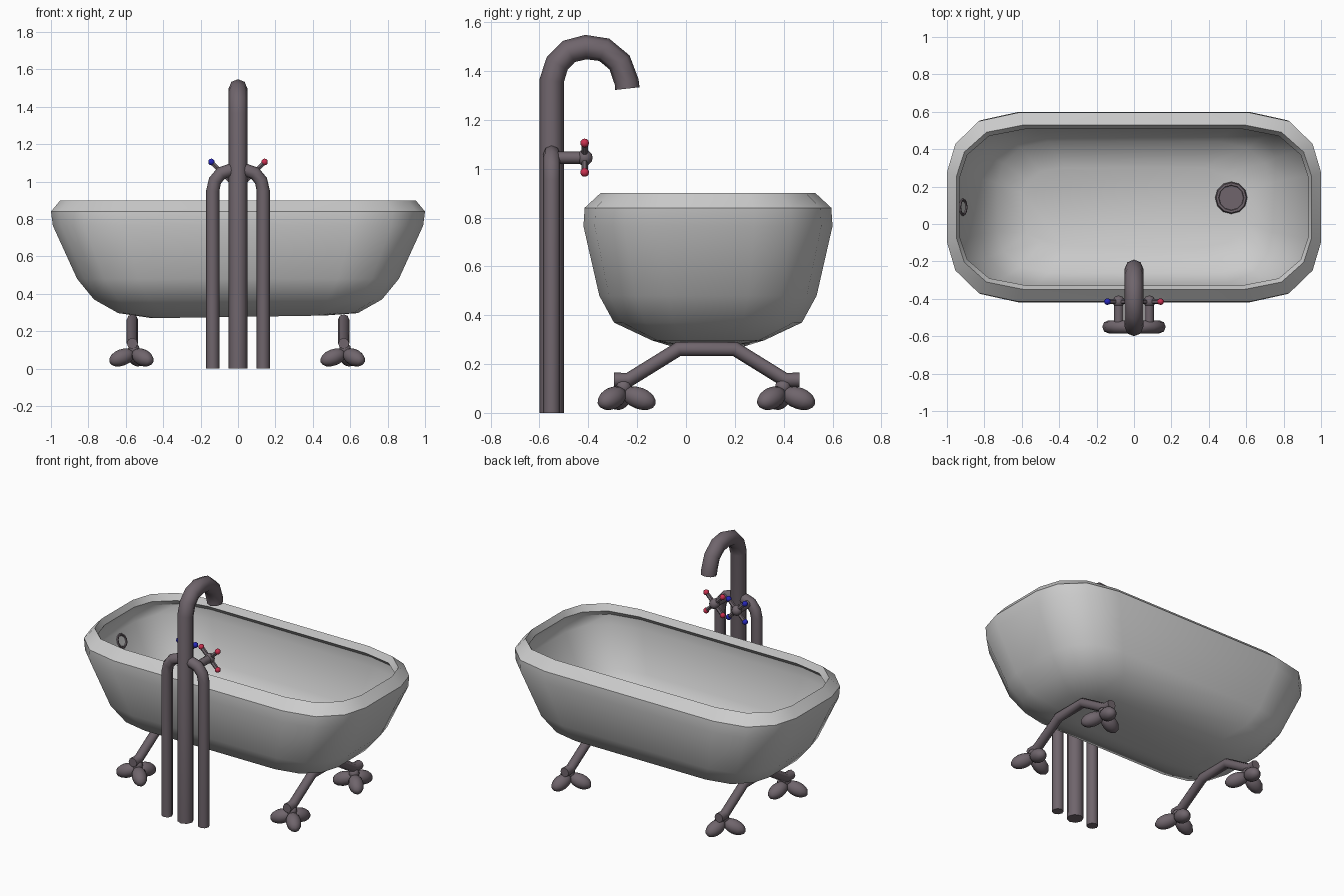
import bpy, bmesh
from math import radians, cos, sin
from mathutils import Matrix, Vector

if "Cube" in bpy.data.objects:
    bpy.data.objects.remove(bpy.data.objects["Cube"])


def material(name, rgb):
    m = bpy.data.materials.new(name)
    m.diffuse_color = (*rgb, 1)
    m.use_nodes = True
    m.node_tree.nodes["Principled BSDF"].inputs["Base Color"].default_value = m.diffuse_color
    return m


METAL = material("dark_metal", (0.16, 0.13, 0.15))
RED = material("hot_red", (0.6, 0.03, 0.08))
BLUE = material("cold_blue", (0.02, 0.02, 0.5))


def finish(ob, mat=None, angle=40):
    if mat:
        ob.data.materials.append(mat)
    bpy.ops.object.select_all(action='DESELECT')
    ob.select_set(True)
    bpy.context.view_layer.objects.active = ob
    bpy.ops.object.shade_smooth_by_angle(angle=radians(angle))
    return ob


def from_bmesh(name, bm, mat=None, angle=40):
    bmesh.ops.recalc_face_normals(bm, faces=bm.faces)
    me = bpy.data.meshes.new(name)
    bm.to_mesh(me)
    bm.free()
    ob = bpy.data.objects.new(name, me)
    bpy.context.collection.objects.link(ob)
    return finish(ob, mat, angle)


def tube(name, pts, r, mat=METAL, res=2):
    cu = bpy.data.curves.new(name, 'CURVE')
    cu.dimensions = '3D'
    cu.bevel_depth, cu.bevel_resolution, cu.use_fill_caps = r, res, True
    sp = cu.splines.new('POLY')
    sp.points.add(len(pts) - 1)
    for p, co in zip(sp.points, pts):
        p.co = (*co, 1)
    ob = bpy.data.objects.new(name, cu)
    bpy.context.collection.objects.link(ob)
    bpy.ops.object.select_all(action='DESELECT')
    ob.select_set(True)
    bpy.context.view_layer.objects.active = ob
    bpy.ops.object.convert(target='MESH')
    return finish(bpy.context.object, mat, 50)


def ball(name, loc, r, mat=METAL):
    bm = bmesh.new()
    bmesh.ops.create_uvsphere(bm, u_segments=10, v_segments=6, radius=r,
                              matrix=Matrix.Translation(loc))
    return from_bmesh(name, bm, mat, 60)


# Tub: rounded-rectangle rings (half length, half width, height), outside, rim lip, inside
CY = 0.09
QUARTER = [(1, .37), (.955, .67), (.83, .91), (.62, 1)]
OUTLINE = (QUARTER + [(-x, y) for x, y in reversed(QUARTER)]
           + [(-x, -y) for x, y in QUARTER] + [(x, -y) for x, y in reversed(QUARTER)])
RINGS = [(.46, .15, .277), (.64, .23, .297), (.77, .385, .37), (.86, .445, .48),
         (.99, .51, .765), (1, .505, .84), (.95, .44, .9),
         (.933, .418, .86), (.95, .462, .82), (.94, .465, .755), (.82, .405, .50),
         (.73, .35, .405), (.6, .21, .335)]
bm = bmesh.new()
loops = []
for i, (hx, hy, z) in enumerate(RINGS):
    loops.append([bm.verts.new((x * hx, CY + y * hy, z + (.007 * x if i == 0 else 0)))
                  for x, y in OUTLINE])
for a, b in zip(loops, loops[1:]):
    for i in range(len(a)):
        j = (i + 1) % len(a)
        bm.faces.new((a[i], a[j], b[j], b[i]))
bm.faces.new(loops[0])
bm.faces.new(loops[-1])
from_bmesh("tub", bm, angle=42)

# Drain plate and its ring, overflow ring on the left wall
bpy.ops.mesh.primitive_cylinder_add(vertices=12, radius=.075, depth=.02, location=(.52, .14, .34))
bpy.context.object.name = "drain_plate"
finish(bpy.context.object, METAL)
bpy.ops.mesh.primitive_torus_add(major_segments=12, minor_segments=6, major_radius=.074,
                                 minor_radius=.012, location=(.52, .14, .345))
bpy.context.object.name = "drain_ring"
finish(bpy.context.object, METAL, 60)
bpy.ops.mesh.primitive_torus_add(major_segments=12, minor_segments=6, major_radius=.04,
                                 minor_radius=.008, location=(-.915, CY, .70),
                                 rotation=(0, radians(65), 0))
bpy.context.object.name = "overflow_ring"
finish(bpy.context.object, METAL, 60)

# Spout pipe standing in front of the tub
PY = -.55
tube("spout_pipe", [(0, PY, 0), (0, PY, 1.36), (0, -.528, 1.43), (0, -.48, 1.48), (0, -.41, 1.498),
                    (0, -.335, 1.487), (0, -.272, 1.435), (0, -.243, 1.355), (0, -.24, 1.328)], .05)

# Supply pipes with cross handles
for side, s, mat in (("hot", 1, RED), ("cold", -1, BLUE)):
    tube(side + "_supply_pipe", [(s * .135, PY, 0), (s * .135, PY, .95), (s * .123, PY, 1.005),
                                 (s * .09, PY, 1.045), (s * .045, PY, 1.06), (0, PY, 1.06)], .035)
    hub = Vector((s * .082, -.415, 1.045))
    tube(side + "_valve_stem", [(hub.x, PY, 1.045), (hub.x, -.42, 1.045)], .025)
    ball(side + "_handle_hub", hub, .033)
    for k in range(4):
        a = radians(45 + 90 * k)
        tip = hub + Vector((cos(a), 0, sin(a))) * .085
        tube(f"{side}_handle_arm_{k}", [hub, tip], .013, res=1)
        ball(f"{side}_handle_knob_{k}", tip, .018, mat)

# Leg frames with three-toed feet
for name, x in (("left", -.565), ("right", .565)):
    tube(name + "_leg_frame", [(x, -.295, .135), (x, -.235, .135), (x, -.03, .262), (x, .2, .262),
                               (x, .405, .135), (x, .465, .135)], .03)
    for end, y in (("front", -.256), ("back", .397)):
        bm = bmesh.new()
        fx = x + .008
        bmesh.ops.create_uvsphere(bm, u_segments=10, v_segments=6, radius=.033,
                                  matrix=Matrix.Translation((fx, y, .105)))
        for deg in (-45, 75, 195):
            toe = (Matrix.Translation((fx, y, .06)) @ Matrix.Rotation(radians(deg), 4, 'Z')
                   @ Matrix.Translation((.066, 0, 0)) @ Matrix.Rotation(radians(20), 4, 'Y')
                   @ Matrix.Diagonal((.074, .046, .044, 1)))
            bmesh.ops.create_uvsphere(bm, u_segments=12, v_segments=8, radius=1, matrix=toe)
        from_bmesh(f"{name}_{end}_foot", bm, METAL, 60)
